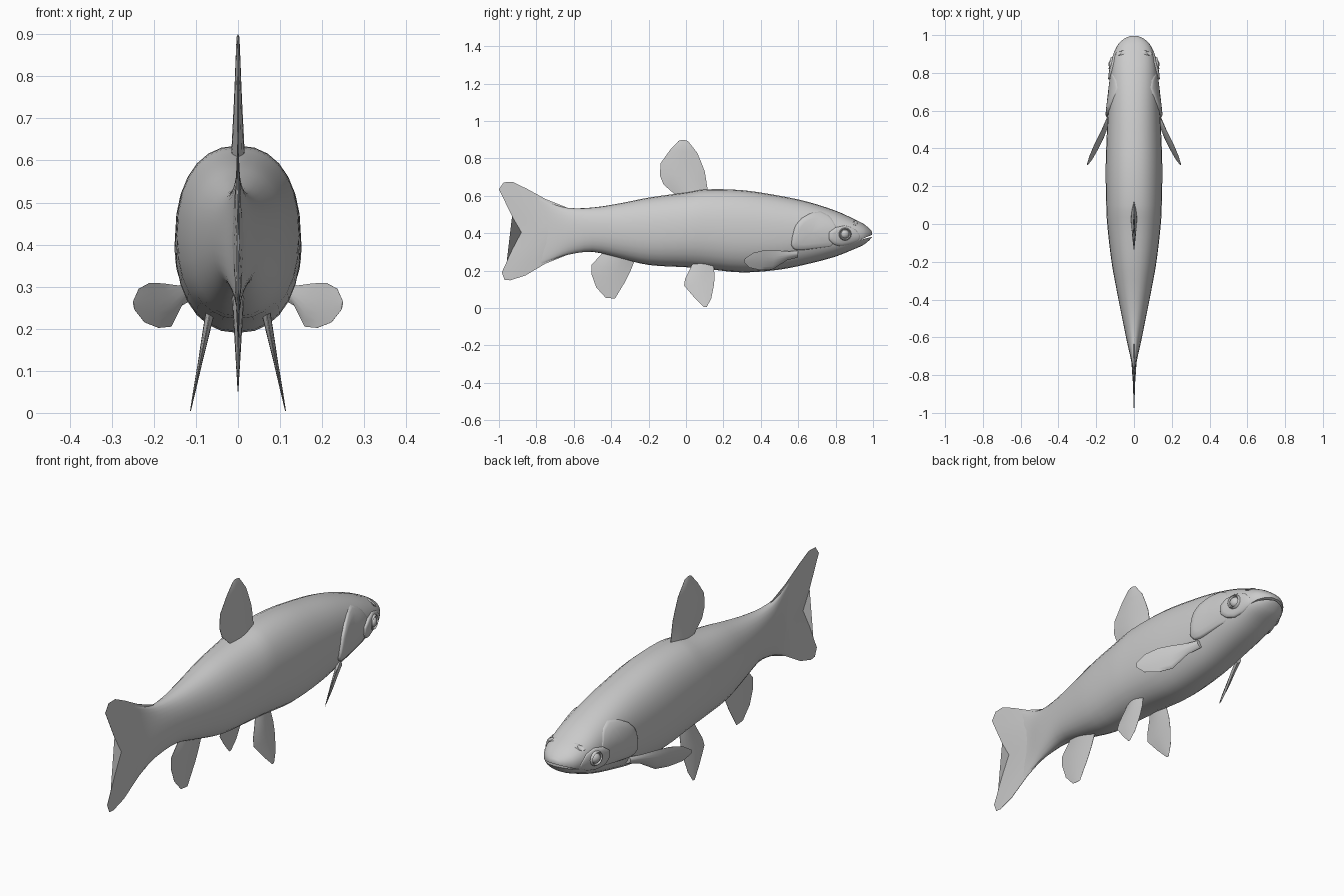
import bpy, bmesh, math
from mathutils import Vector

if "Cube" in bpy.data.objects:
    bpy.data.objects.remove(bpy.data.objects["Cube"])

# Body stations: y, bottom z, top z, half width
ST = [(-.80, .22, .60, .004), (-.72, .255, .56, .016), (-.63, .285, .535, .036), (-.5, .30, .537, .062),
      (-.35, .265, .56, .092), (-.2, .23, .59, .119), (0, .218, .618, .142), (.1, .21, .634, .147),
      (.3, .19, .63, .15), (.5, .205, .60, .143), (.65, .235, .568, .134), (.8, .275, .52, .123),
      (.9, .315, .475, .106), (.95, .338, .449, .085), (.98, .362, .425, .053), (.995, .38, .408, .022)]
POW = 2 / 2.25


def section(y):
    """Smoothly interpolated bottom, top and half width at y."""
    y = min(max(y, ST[0][0]), ST[-1][0])
    i = next(k for k in range(len(ST) - 1) if y <= ST[k + 1][0])
    a, b = ST[i], ST[i + 1]
    p, q = ST[max(i - 1, 0)], ST[min(i + 2, len(ST) - 1)]
    h = b[0] - a[0]
    t = (y - a[0]) / h
    res = []
    for k in (1, 2, 3):
        m0 = (b[k] - p[k]) / (b[0] - p[0]) * h
        m1 = (q[k] - a[k]) / (q[0] - a[0]) * h
        res.append((2*t**3 - 3*t*t + 1) * a[k] + (t**3 - 2*t*t + t) * m0
                   + (3*t*t - 2*t**3) * b[k] + (t**3 - t*t) * m1)
    return res


def surf_x(y, z):
    """Half width of the body skin at a side-view point."""
    zb, zt, w = section(y)
    d = min(abs(z - (zb + zt) / 2) / ((zt - zb) / 2), .999)
    return w * (1 - d ** 2.25) ** (1 / 2.25)


def finish(name, bm, mirror=False, angle=50):
    bmesh.ops.recalc_face_normals(bm, faces=bm.faces)
    me = bpy.data.meshes.new(name)
    bm.to_mesh(me)
    bm.free()
    ob = bpy.data.objects.new(name, me)
    bpy.context.collection.objects.link(ob)
    bpy.ops.object.select_all(action='DESELECT')
    ob.select_set(True)
    bpy.context.view_layer.objects.active = ob
    bpy.ops.object.shade_smooth_by_angle(angle=math.radians(angle))
    if mirror:
        ob.modifiers.new("mirror", 'MIRROR').use_mirror_merge = False
    return ob


def loft(rings):
    bm = bmesh.new()
    vs = [[bm.verts.new(p) for p in r] for r in rings]
    n = len(vs[0])
    for a, b in zip(vs, vs[1:]):
        for i in range(n):
            j = (i + 1) % n
            bm.faces.new((a[i], a[j], b[j], b[i]))
    bm.faces.new(vs[0])
    bm.faces.new(vs[-1])
    return bm


# Body
rings = []
ys = [a[0] + (b[0] - a[0]) * k / 3 for a, b in zip(ST, ST[1:]) for k in range(3)] + [ST[-1][0]]
for y in ys:
    zb, zt, w = section(y)
    ring = []
    for k in range(28):
        c, s = math.cos(k * math.tau / 28), math.sin(k * math.tau / 28)
        ring.append((w * math.copysign(abs(c) ** POW, c), y,
                     (zb + zt) / 2 + (zt - zb) / 2 * math.copysign(abs(s) ** POW, s)))
    rings.append(ring)
body = finish("body", loft(rings))

# Mouth slit cut across the snout
tri = [(1.03, .406), (1.03, .390), (.925, .362)]
cutter = finish("mouth_cutter", loft([[(x, y, z) for y, z in tri] for x in (-.2, .2)]))
cutter.hide_render = True
mod = body.modifiers.new("mouth", 'BOOLEAN')
mod.operation, mod.object, mod.solver = 'DIFFERENCE', cutter, 'EXACT'
bpy.context.view_layer.objects.active = body
bpy.ops.object.modifier_apply(modifier="mouth")
bpy.data.objects.remove(cutter)
body.select_set(True)
bpy.ops.object.shade_smooth_by_angle(angle=math.radians(50))


def resample(pts, n):
    pts = [Vector(p) for p in pts]
    out = []
    for i in range(n):
        t = i / (n - 1) * (len(pts) - 1)
        k = min(int(t), len(pts) - 2)
        out.append(pts[k].lerp(pts[k + 1], t - k))
    return out


def fin(name, rows, thick, x_of=lambda y, z: 0, mirror=False):
    """Blade lofted through side-view rows from root to edge, thinning outward."""
    n, rings = 7, []
    for r, row in enumerate(rows):
        t = thick * (1 - r / (len(rows) - 1)) + .001
        pts = resample(row, n)
        side = [(x_of(*p) + t * (.08 + .92 * math.sin(math.pi * i / (n - 1))), *p) for i, p in enumerate(pts)]
        back = [(x_of(*p) - t * (.08 + .92 * math.sin(math.pi * i / (n - 1))), *p) for i, p in enumerate(pts)]
        rings.append(side + back[::-1])
    return finish(name, loft(rings), mirror)


# Median fins
fin("dorsal_fin", [[(-.05, .585), (.13, .60)], [(-.065, .612), (.115, .637)], [(-.12, .66), (.107, .69)],
                   [(-.14, .71), (.1, .73)], [(-.135, .775), (.085, .77)],
                   [(-.085, .845), (.06, .83)], [(-.04, .893), (.01, .893)], [(-.025, .899), (-.01, .899)]], .017)
fin("anal_fin", [[(-.42, .32), (-.26, .27)], [(-.455, .285), (-.28, .24)], [(-.505, .23), (-.30, .19)],
                 [(-.505, .18), (-.325, .14)], [(-.48, .11), (-.35, .10)], [(-.43, .055), (-.38, .05)]], .016)
fin("tail_fin", [[(-.62, .53), (-.62, .41), (-.62, .29)], [(-.75, .582), (-.74, .41), (-.75, .238)],
                 [(-.85, .637), (-.80, .52), (-.80, .405), (-.80, .29), (-.86, .173)],
                 [(-.925, .673), (-.93, .58), (-.86, .48), (-.85, .405), (-.86, .33), (-.94, .24), (-.94, .148)],
                 [(-.975, .672), (-1, .635), (-.93, .49), (-.88, .405), (-.93, .31), (-.985, .19), (-.97, .151)]],
    .016)

# Paired fins
fin("pelvic_fins", [[(.04, .25), (.14, .25)], [(.02, .205), (.148, .22)], [(-.005, .155), (.153, .175)],
                    [(-.01, .12), (.15, .125)], [(.045, .055), (.135, .05)], [(.095, .004), (.11, .004)]],
    .011, lambda y, z: .072 + .2 * (.21 - z), True)
fin("pectoral_fins", [[(.60, .27), (.60, .305)], [(.54, .255), (.55, .303)], [(.46, .205), (.48, .308)],
                      [(.40, .202), (.42, .309)], [(.34, .215), (.36, .295)], [(.31, .245), (.315, .265)]],
    .014, lambda y, z: .135 + .5 * (.565 - y) - .3 * (.3 - z), True)


def plate(name, outline, y_front, y_back, lift):
    """Scale-like plate on the skin, raised at its rear edge and merging forward."""
    n = 32
    loop = resample(outline + outline[:1], n + 1)[:-1]
    c = sum(loop, Vector((0, 0))) / n
    rings = []
    for f, k in ((.03, 1), (.35, 1), (.7, 1), (.94, 1), (1, .6), (1.02, -.5)):
        ring = []
        for p in loop:
            y, z = c.lerp(p, f)
            g = min(max((y_front - y) / (y_front - y_back), 0), 1)
            off = k * (lift * g + .001) if k > 0 else -.006
            ring.append((surf_x(y, z) + off, y, z))
        rings.append(ring)
    return finish(name, loft(rings), True, 60)


# Gill covers and cheeks
plate("gill_covers", [(.72, .515), (.67, .508), (.62, .48), (.585, .44), (.57, .385), (.563, .335), (.58, .313),
                      (.62, .31), (.70, .32), (.78, .33), (.81, .38), (.80, .44), (.77, .49)], .80, .60, .011)
plate("cheeks", [(.80, .43), (.765, .405), (.765, .365), (.79, .34), (.83, .33), (.88, .34), (.925, .362),
                 (.93, .39), (.90, .425), (.85, .44)], .93, .80, .010)


def disc(name, y, z, radius, depth, profile):
    """Round feature set into the side of the head, lathed around x."""
    x0 = surf_x(y, z)
    slope_y = (surf_x(y + .01, z) - surf_x(y - .01, z)) / .02
    slope_z = (surf_x(y, z + .01) - surf_x(y, z - .01)) / .02
    rings = []
    for r, h in profile:
        ring = []
        for k in range(16):
            dy, dz = (radius * r * f(k * math.tau / 16) for f in (math.cos, math.sin))
            ring.append((x0 + slope_y * dy + slope_z * dz + depth * h, y + dy, z + dz))
        rings.append(ring)
    return finish(name, loft(rings), True, 60)


# Eyes with raised rims, and nostrils
disc("eye_rims", .85, .395, .034, .014, [(1.05, -.5), (1, .5), (.88, .95), (.75, .6), (.7, -.2)])
disc("eyes", .85, .395, .024, .018, [(1, -.3), (.95, .35), (.75, .7), (.45, .95), (.1, 1.05)])
disc("nostrils", .905, .455, .012, .006, [(1.1, -1), (1, .6), (.75, 1), (.5, .2), (.2, -.2)])
